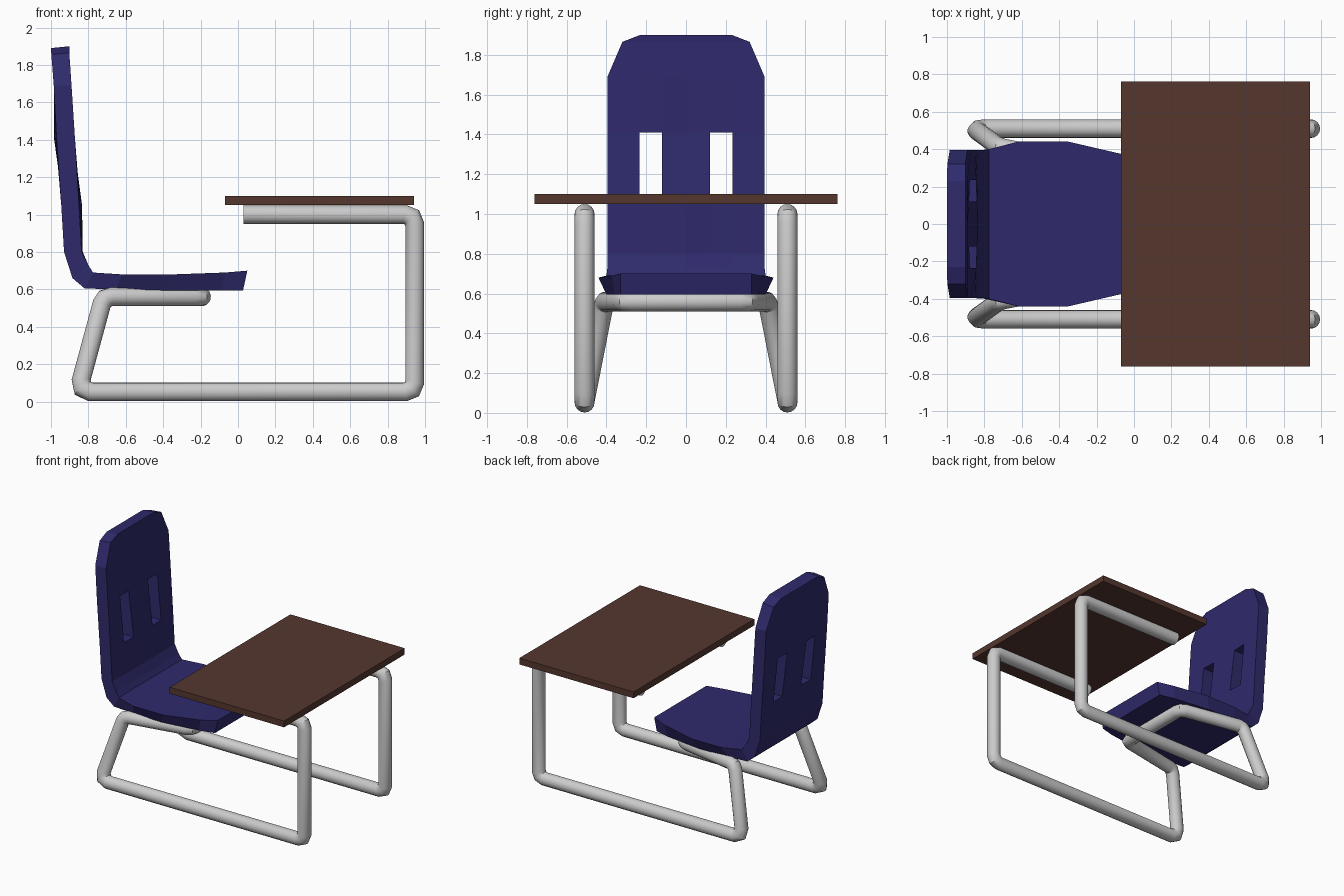
import bpy, bmesh, math
from mathutils import Vector, Matrix

if "Cube" in bpy.data.objects:
    bpy.data.objects.remove(bpy.data.objects["Cube"])


def finish(bm, name, color=None):
    bmesh.ops.recalc_face_normals(bm, faces=bm.faces)
    me = bpy.data.meshes.new(name)
    bm.to_mesh(me)
    bm.free()
    ob = bpy.data.objects.new(name, me)
    bpy.context.collection.objects.link(ob)
    if color:
        mat = bpy.data.materials.new(name + "_colour")
        mat.diffuse_color = (*color, 1)
        mat.use_nodes = True
        mat.node_tree.nodes["Principled BSDF"].inputs["Base Color"].default_value = mat.diffuse_color
        me.materials.append(mat)
    return ob


def fillet(points, r, steps=2):
    """Round the inner corners of a path."""
    out = [points[0]]
    for p, c, n in zip(points, points[1:], points[2:]):
        a, b = (p - c).normalized(), (n - c).normalized()
        half = a.angle(b) / 2
        mid = c + (a + b).normalized() * r / math.sin(half)
        start = c + a * r / math.tan(half) - mid
        end = c + b * r / math.tan(half) - mid
        axis, ang = start.cross(end).normalized(), start.angle(end)
        for i in range(steps + 1):
            out.append(mid + Matrix.Rotation(ang * i / steps, 3, axis) @ start)
    return out + [points[-1]]


def tube(name, path, r, sides=16):
    """Sweep a circle along a path with mitred joints."""
    bm = bmesh.new()
    d = (path[1] - path[0]).normalized()
    u = d.orthogonal().normalized()
    v = d.cross(u)
    cos = [path[0] + r * (u * math.cos(t) + v * math.sin(t))
           for t in (2 * math.pi * k / sides for k in range(sides))]
    rings = [[bm.verts.new(c) for c in cos]]
    for i in range(1, len(path)):
        d = (path[i] - path[i - 1]).normalized()
        nxt = (path[i + 1] - path[i]).normalized() if i + 1 < len(path) else d
        plane = (d + nxt).normalized()
        cos = [c + d * ((path[i] - c).dot(plane) / d.dot(plane)) for c in cos]
        rings.append([bm.verts.new(c) for c in cos])
    for a, b in zip(rings, rings[1:]):
        for k in range(sides):
            j = (k + 1) % sides
            bm.faces.new((a[k], a[j], b[j], b[k]))
    bm.faces.new(rings[0])
    bm.faces.new(rings[-1])
    return finish(bm, name)


# Frame: one continuous bent tube, mirrored across y = 0
side = [Vector(p) for p in [
    (0.03, 0.51, 1.0), (0.945, 0.51, 1.0), (0.945, 0.51, 0.052),
    (-0.856, 0.51, 0.052), (-0.718, 0.41, 0.56), (-0.195, 0.31, 0.56)]]
mirror = [Vector((p.x, -p.y, p.z)) for p in reversed(side)]
frame = tube("tube_frame", fillet(side + mirror, 0.052), 0.05)
bpy.context.view_layer.objects.active = frame
frame.select_set(True)
bpy.ops.object.shade_smooth_by_angle(angle=math.radians(30))
frame.select_set(False)

# Desk top
bm = bmesh.new()
bmesh.ops.create_cube(bm, size=1, matrix=Matrix.Translation((0.435, 0, 1.075))
                      @ Matrix.Diagonal((1.01, 1.524, 0.05, 1)))
finish(bm, "desk_top", (0.09, 0.038, 0.028))

# Seat shell: front x z, back x z, front and back half width, centre bulge
stations = [
    (-0.90, 1.90, -1.00, 1.89, 0.23, 0.23, 0),
    (-0.902, 1.865, -0.998, 1.855, 0.32, 0.32, 0),
    (-0.89, 1.69, -0.985, 1.69, 0.395, 0.395, 0),
    (-0.872, 1.41, -0.97, 1.41, 0.395, 0.395, -0.014),
    (-0.85, 1.05, -0.945, 1.05, 0.395, 0.395, 0.016),
    (-0.836, 0.80, -0.93, 0.80, 0.395, 0.395, 0.006),
    (-0.80, 0.73, -0.885, 0.66, 0.395, 0.395, 0),
    (-0.775, 0.69, -0.82, 0.605, 0.40, 0.395, 0),
    (-0.62, 0.68, -0.65, 0.60, 0.44, 0.40, 0),
    (-0.35, 0.68, -0.40, 0.595, 0.44, 0.40, 0),
    (-0.07, 0.69, -0.09, 0.595, 0.375, 0.36, 0),
    (0.05, 0.70, 0.027, 0.595, 0.33, 0.33, 0)]
SLOT_ROW, SLOT_COLS = 3, (1, 4)
bm = bmesh.new()


def seat_row(x, z, w, bulge):
    a, b = min(0.235, w * 0.9), min(0.12, w * 0.5)
    return [bm.verts.new((x + bulge * (1 - abs(y) / w), y, z))
            for y in (-w, -a, -b, 0, b, a, w)]


front = [seat_row(s[0], s[1], s[4], s[6]) for s in stations]
back = [seat_row(s[2], s[3], s[5], s[6]) for s in stations]
partner = {f: b for fr, br in zip(front, back) for f, b in zip(fr, br)}
faces = []
for i in range(len(stations) - 1):
    for j in range(6):
        if i == SLOT_ROW and j in SLOT_COLS:
            continue  # open slots in the backrest
        faces.append(bm.faces.new((front[i][j], front[i][j + 1],
                                   front[i + 1][j + 1], front[i + 1][j])))
rim = [e for e in bm.edges if e.is_boundary]
for f in faces:
    bm.faces.new([partner[v] for v in reversed(f.verts)])
for e in rim:
    p, q = e.verts
    bm.faces.new((p, q, partner[q], partner[p]))
finish(bm, "seat_shell", (0.028, 0.023, 0.15))
